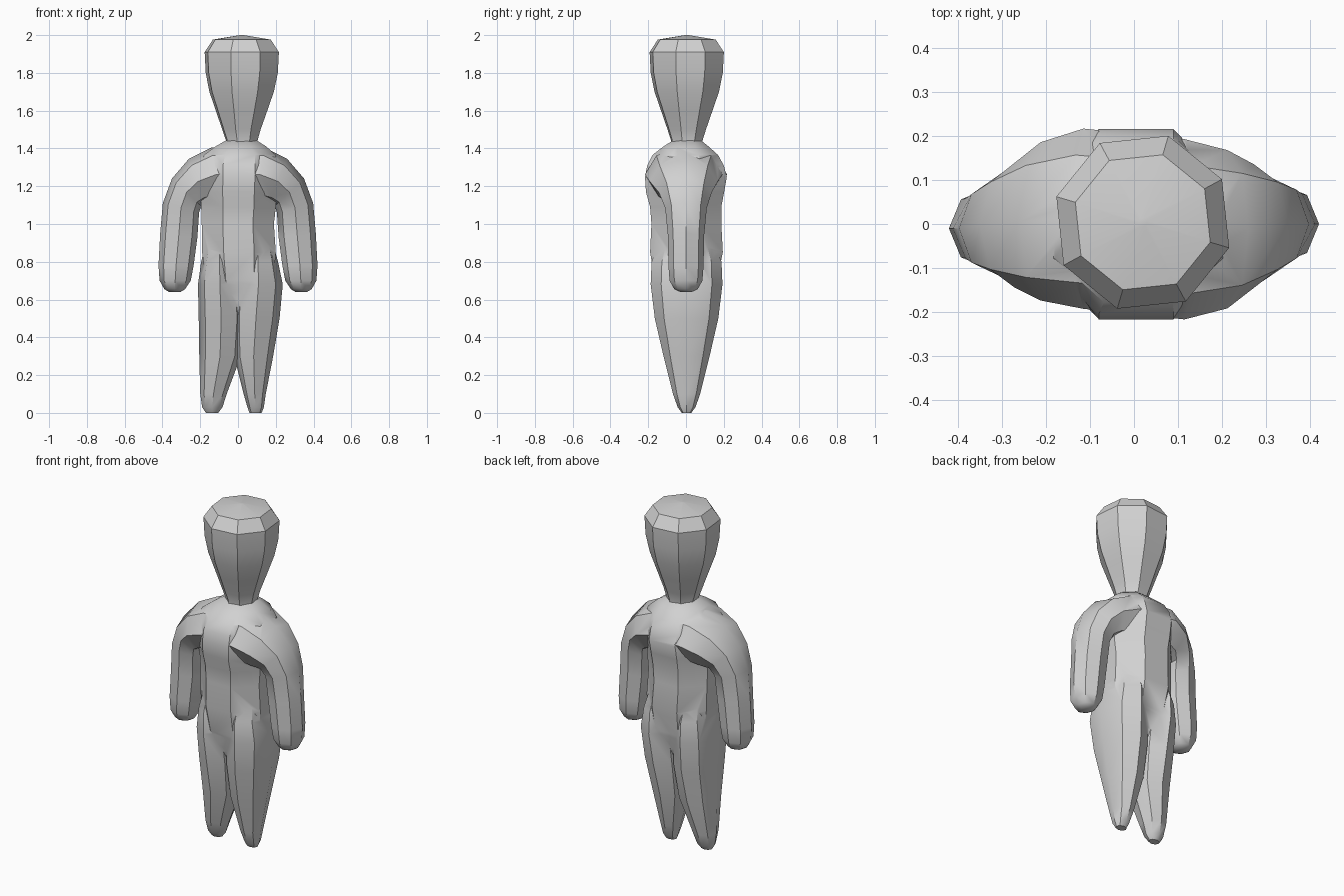
import bpy, bmesh, math
from mathutils import Vector

if "Cube" in bpy.data.objects:
    bpy.data.objects.remove(bpy.data.objects["Cube"])

grey = bpy.data.materials.new("plain_grey")
grey.diffuse_color = (0.64, 0.64, 0.64, 1)
grey.use_nodes = True
grey.node_tree.nodes["Principled BSDF"].inputs["Base Color"].default_value = grey.diffuse_color


def loft(name, rings, turn=0.0):
    """Skin octagonal rings; each ring is (centre, axis_a, axis_b)."""
    bm = bmesh.new()
    loops = []
    for c, a, b in rings:
        loops.append([bm.verts.new(Vector(c)
                                   + Vector(a) * math.cos(turn + k * math.pi / 4)
                                   + Vector(b) * math.sin(turn + k * math.pi / 4))
                      for k in range(8)])
    for lo, hi in zip(loops, loops[1:]):
        for k in range(8):
            n = (k + 1) % 8
            bm.faces.new((lo[k], lo[n], hi[n], hi[k]))
    bm.faces.new(loops[0][::-1])
    bm.faces.new(loops[-1])
    bmesh.ops.recalc_face_normals(bm, faces=bm.faces)
    me = bpy.data.meshes.new(name)
    bm.to_mesh(me)
    bm.free()
    me.materials.append(grey)
    ob = bpy.data.objects.new(name, me)
    bpy.context.collection.objects.link(ob)
    return ob


def upright(z, x0, x1, y0, y1, grow=1.0):
    return (((x0 + x1) / 2, (y0 + y1) / 2, z),
            ((x1 - x0) / 2 * grow, 0, 0), (0, (y1 - y0) / 2 * grow, 0))


def arm_ring(side, xo, zo, xi, zi, ry, dy=0.0):
    """Ring spanning an outer and an inner point of the arm."""
    o, i = Vector((side * xo, dy, zo)), Vector((side * xi, dy, zi))
    return ((o + i) / 2, (o - i) / 2 * side, (0, ry, 0))


# head: tapered octagon with a bevelled crown
head_profile = [(1.41, 0.02, 0.088), (1.445, 0.02, 0.088), (1.5, 0.018, 0.106),
                (1.6, 0.019, 0.142), (1.7, 0.019, 0.178), (1.8, 0.02, 0.199),
                (1.91, 0.02, 0.205), (1.976, 0.02, 0.16), (2.0, 0.02, 0.01)]
head = loft("head", [((x, 0.004, z), (r, 0, 0), (0, r, 0))
                     for z, x, r in head_profile], math.radians(28.5))

# torso: broad flat front, back and sides
grow = 1 / math.cos(math.pi / 8)
body = loft("body", [upright(*r, grow) for r in [
    (0.46, -0.05, 0.07, -0.07, 0.07),
    (0.58, -0.09, 0.11, -0.125, 0.125),
    (0.70, -0.17, 0.19, -0.165, 0.165),
    (0.85, -0.19, 0.20, -0.19, 0.195),
    (1.00, -0.192, 0.19, -0.183, 0.187),
    (1.09, -0.195, 0.20, -0.19, 0.187),
    (1.17, -0.20, 0.205, -0.212, 0.202),
    (1.25, -0.20, 0.21, -0.217, 0.216),
    (1.31, -0.20, 0.21, -0.205, 0.20),
    (1.365, -0.18, 0.20, -0.178, 0.17),
    (1.41, -0.12, 0.15, -0.12, 0.12),
    (1.442, -0.065, 0.10, -0.07, 0.08)]], math.pi / 8)

# arms: one sweep from hand to hand over the shoulders
arm_path = [(0.14, 1.405, 0.09, 1.12, 0.205), (0.26, 1.345, 0.165, 1.105, 0.18),
            (0.35, 1.24, 0.195, 1.095, 0.14), (0.398, 1.11, 0.206, 1.06, 0.11),
            (0.412, 0.95, 0.215, 0.93, 0.096), (0.421, 0.78, 0.235, 0.78, 0.093),
            (0.415, 0.70, 0.25, 0.70, 0.087), (0.39, 0.655, 0.28, 0.655, 0.062),
            (0.365, 0.64, 0.305, 0.64, 0.03)]
drift = {-1: (0.012, 0.006, -0.004, -0.01, -0.01, -0.01, -0.01, -0.01, -0.01),
         1: (-0.012, -0.012, -0.004, 0, 0, 0, 0, 0, 0)}
left, right = ([arm_ring(s, *p, d) for p, d in zip(arm_path, drift[s])]
               for s in (-1, 1))


def flipped(ring):
    """Mirror partner: keep the upper edge of the sweep on the same corner."""
    c, a, b = ring
    return c, Vector(a) * -1, b


left = [flipped(r) for r in left]
parts = [loft("arms", left[::-1] + right)]

# legs: taper from the hips to small blunt feet, slightly uneven stance
leg_heights = [(0.0, 0.025), (0.03, 0.047), (0.1, 0.072), (0.3, 0.122),
               (0.5, 0.168), (0.68, 0.19), (0.8, 0.185), (0.95, 0.13)]
leg_spans = {
    "right_leg": [(0.06, 0.125), (0.05, 0.137), (0.03, 0.147), (-0.02, 0.186),
                  (-0.03, 0.22), (-0.02, 0.237), (0.0, 0.212), (0.04, 0.17)],
    "left_leg": [(-0.17, -0.105), (-0.19, -0.082), (-0.2, -0.06), (-0.205, 0.015),
                 (-0.208, 0.03), (-0.212, 0.02), (-0.195, 0.0), (-0.16, -0.04)]}
for name, spans in leg_spans.items():
    parts.append(loft(name, [upright(z, x0, x1, -r + 0.003, r + 0.003)
                             for (z, r), (x0, x1) in zip(leg_heights, spans)]))

# merge the limbs into the torso
bpy.context.view_layer.objects.active = body
for p in parts:
    m = body.modifiers.new("join", "BOOLEAN")
    m.operation, m.solver, m.object = "UNION", "EXACT", p
    bpy.ops.object.modifier_apply(modifier=m.name)
    bpy.data.objects.remove(p)

# soft shading with crisp ridges
for ob, angle in ((head, 24), (body, 38)):
    bpy.ops.object.select_all(action="DESELECT")
    ob.select_set(True)
    bpy.context.view_layer.objects.active = ob
    bpy.ops.object.shade_smooth_by_angle(angle=math.radians(angle))
